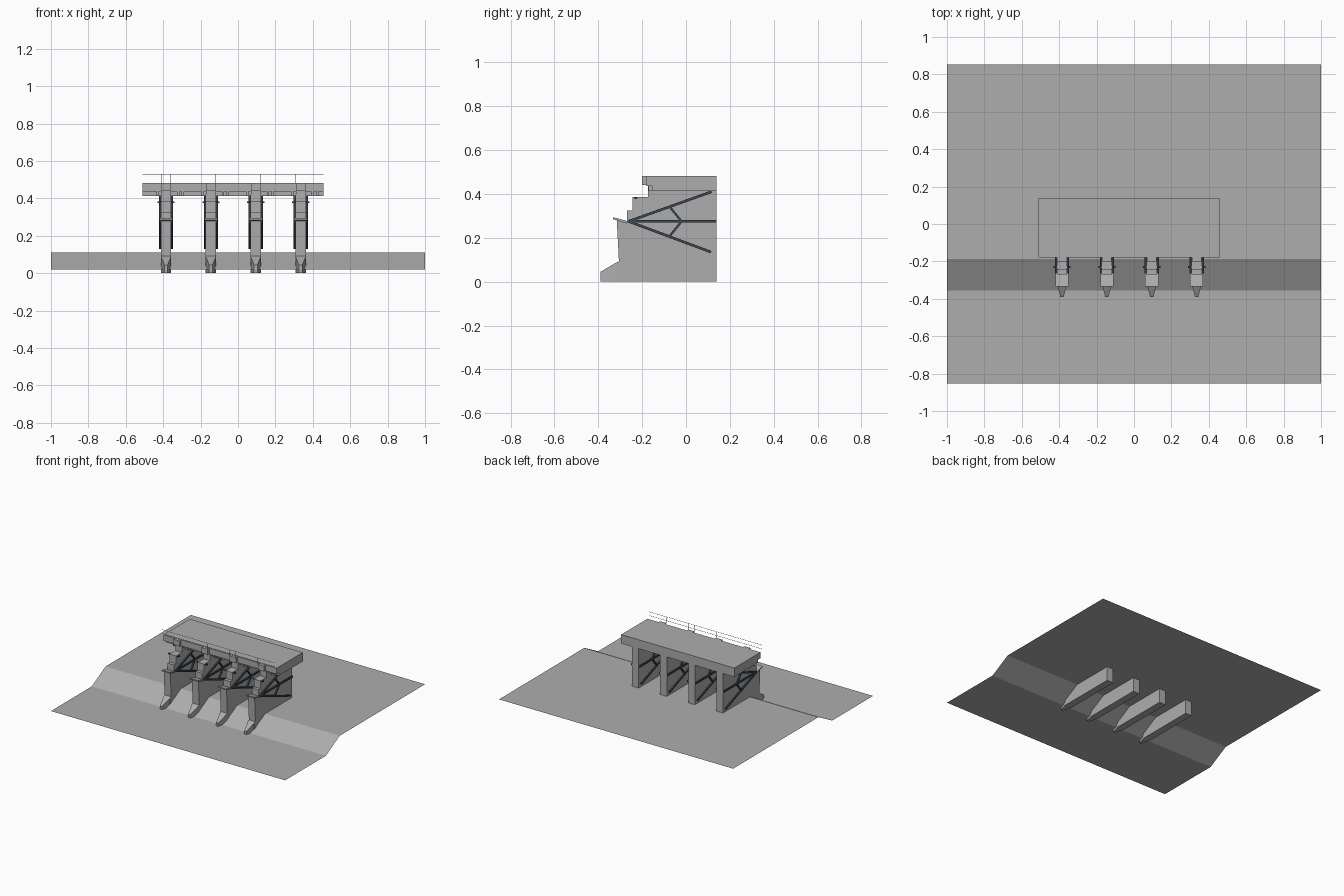
import bpy, bmesh, math
from mathutils import Vector

if "Cube" in bpy.data.objects:
    bpy.data.objects.remove(bpy.data.objects["Cube"])

PIERS = [-0.385, -0.145, 0.095, 0.335]


def material(name, rgb):
    m = bpy.data.materials.new(name)
    m.diffuse_color = (*rgb, 1)
    m.use_nodes = True
    m.node_tree.nodes["Principled BSDF"].inputs["Base Color"].default_value = m.diffuse_color
    return m


concrete = material("concrete", (0.42, 0.42, 0.42))
steel = material("dark_steel", (0.045, 0.062, 0.082))


def finish(name, bm, mat=concrete):
    bmesh.ops.recalc_face_normals(bm, faces=bm.faces)
    me = bpy.data.meshes.new(name)
    bm.to_mesh(me)
    bm.free()
    ob = bpy.data.objects.new(name, me)
    bpy.context.collection.objects.link(ob)
    me.materials.append(mat)
    return ob


def side_prism(bm, profile, x0, x1):
    """Extrude a (y, z) outline from x0 to x1."""
    a = [bm.verts.new((x0, y, z)) for y, z in profile]
    b = [bm.verts.new((x1, y, z)) for y, z in profile]
    n = len(a)
    bm.faces.new(a)
    bm.faces.new(b[::-1])
    for i in range(n):
        bm.faces.new((a[i], a[(i + 1) % n], b[(i + 1) % n], b[i]))


def box(bm, x0, x1, y0, y1, z0, z1):
    side_prism(bm, [(y0, z0), (y1, z0), (y1, z1), (y0, z1)], x0, x1)


def bar(bm, p, q, x0, x1, w=0.012):
    """Flat bar between two (y, z) points."""
    p, q = Vector(p), Vector(q)
    d = (q - p).normalized()
    n = Vector((-d.y, d.x)) * w / 2
    side_prism(bm, [tuple(p + n), tuple(q + n), tuple(q - n), tuple(p - n)], x0, x1)


# Terrain sheet with a sloped step
bm = bmesh.new()
rows = [[bm.verts.new((x, y, z)) for x in (-1, 1)]
        for y, z in [(-0.853, 0.02), (-0.355, 0.02), (-0.188, 0.11), (0.853, 0.11)]]
for r, s in zip(rows, rows[1:]):
    bm.faces.new((r[0], r[1], s[1], s[0]))
ground = finish("terrain", bm)
if ground.data.polygons[0].normal.z < 0:
    ground.data.flip_normals()

HUB = (-0.262, 0.275)
for cx in PIERS:
    # Pier wall with stepped upper front
    bm = bmesh.new()
    side_prism(bm, [(-0.32, 0), (0.139, 0), (0.139, 0.42), (-0.173, 0.42), (-0.173, 0.385),
                    (-0.245, 0.385), (-0.245, 0.325), (-0.27, 0.325), (-0.27, 0.275),
                    (-0.316, 0.285), (-0.306, 0.093), (-0.32, 0.086)],
               cx - 0.028, cx + 0.028)
    finish("pier", bm)

    # Tapered nose at the foot
    bm = bmesh.new()
    side_prism(bm, [(-0.39, 0), (-0.32, 0), (-0.32, 0.086), (-0.39, 0.045)],
               cx - 0.026, cx + 0.026)
    for v in bm.verts:
        if v.co.y < -0.35:
            v.co.x = cx + (v.co.x - cx) * 0.35
    finish("pier_nose", bm)

    # Sloping ledge cap
    bm = bmesh.new()
    side_prism(bm, [(-0.333, 0.285), (-0.27, 0.265), (-0.262, 0.275), (-0.333, 0.294)],
               cx - 0.035, cx + 0.035)
    finish("ledge_cap", bm)

    # Bracket between pier head and deck
    bm = bmesh.new()
    box(bm, cx - 0.026, cx + 0.026, -0.2, -0.15, 0.44, 0.482)
    box(bm, cx - 0.026, cx + 0.026, -0.173, -0.15, 0.41, 0.44)
    finish("pier_head", bm)

    # Fanned gate arms and braces on both faces
    bm = bmesh.new()
    for s in (-1, 1):
        x0, x1 = cx + s * 0.024, cx + s * 0.038
        for end in [(0.116, 0.41), (0.138, 0.275), (0.114, 0.135)]:
            bar(bm, HUB, end, x0, x1)
        for z in (0.342, 0.207):
            bar(bm, (-0.02, 0.275), (-0.075, z), x0, x1, 0.01)
    finish("gate_arms", bm, steel)

    # Cross pin through the pier head, in dark steel
    bm = bmesh.new()
    box(bm, cx - 0.046, cx + 0.046, -0.236, -0.224, 0.376, 0.384)
    finish("cross_pin", bm, steel)

    # Small deck brackets beside each pier
    bm = bmesh.new()
    for dx in (-0.045, 0.065, 0.09):
        box(bm, cx + dx - 0.006, cx + dx + 0.006, -0.172, -0.145, 0.414, 0.437)
    finish("deck_brackets", bm)

# Bridge deck and its set-back lower beam
bm = bmesh.new()
side_prism(bm, [(-0.18, 0.437), (-0.152, 0.437), (-0.152, 0.414), (0.139, 0.414),
                (0.139, 0.483), (-0.18, 0.483)], -0.51, 0.456)
finish("deck", bm)

# Thin railing
bm = bmesh.new()
for z in (0.501, 0.53):
    box(bm, -0.51, 0.456, -0.2, -0.1996, z - 0.0012, z + 0.0012)
for cx in PIERS:
    for dx in (-0.026, 0.026):
        box(bm, cx + dx - 0.0008, cx + dx + 0.0008, -0.2, -0.1996, 0.48, 0.53)
finish("railing", bm)
